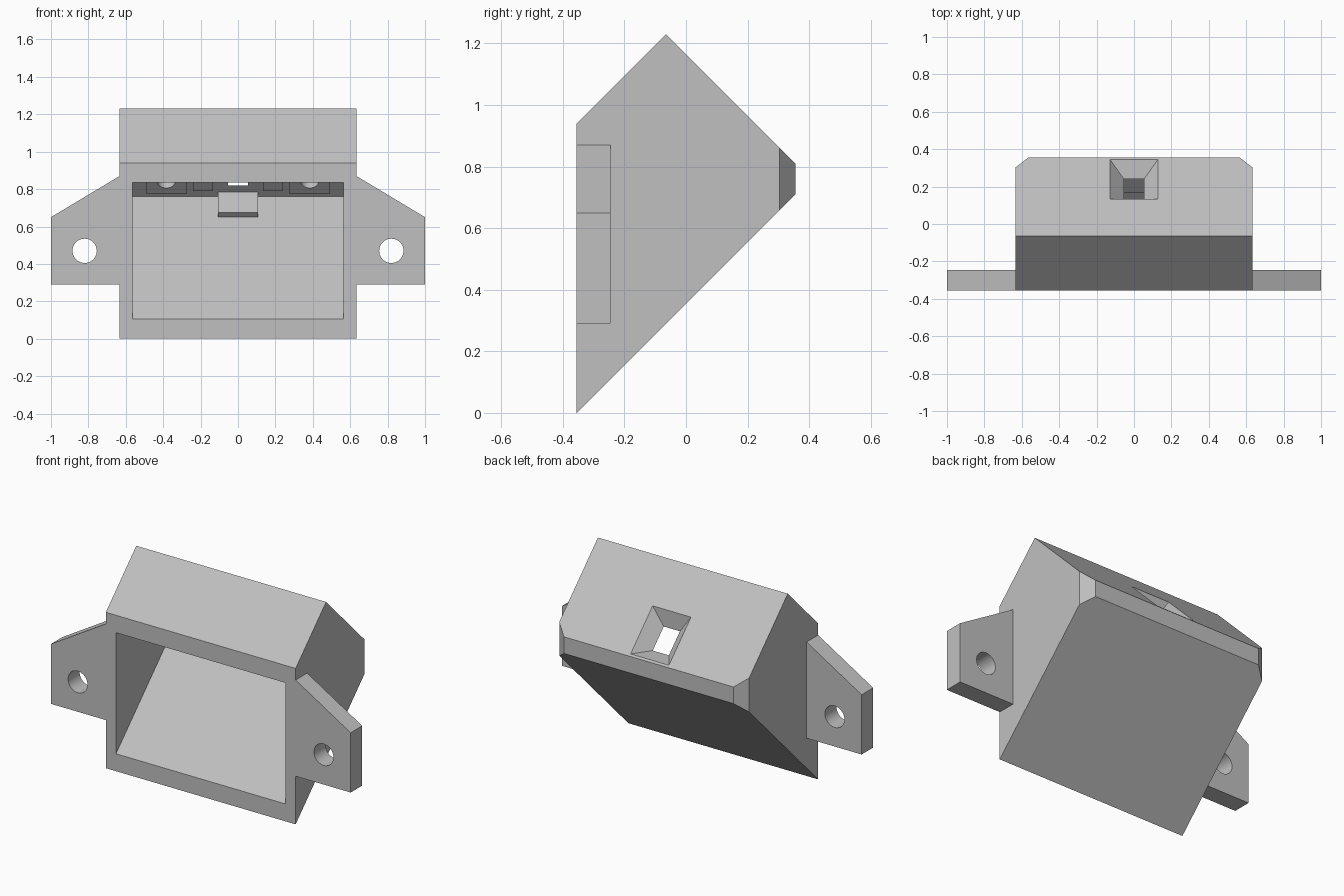
import bpy, bmesh
from math import pi, radians
from mathutils import Matrix, Vector

if "Cube" in bpy.data.objects:
    bpy.data.objects.remove(bpy.data.objects["Cube"])

grey = bpy.data.materials.new("plain grey")
grey.use_nodes = True
GREY = (0.53, 0.53, 0.53, 1)
grey.diffuse_color = GREY
grey.node_tree.nodes["Principled BSDF"].inputs["Base Color"].default_value = GREY

AXES = Vector((0, 1, 1)).normalized()      # normal of the sloping rear wall
K = 0.5 ** 0.5


def finish(name, bm):
    bmesh.ops.recalc_face_normals(bm, faces=bm.faces)
    mesh = bpy.data.meshes.new(name)
    bm.to_mesh(mesh)
    bm.free()
    mesh.materials.append(grey)
    obj = bpy.data.objects.new(name, mesh)
    bpy.context.collection.objects.link(obj)
    return obj


def prism(name, profile, axis, low, high, bevel=None):
    """Extrude a flat profile along x (profile in y, z) or y (profile in x, z)."""
    bm = bmesh.new()
    if axis == "x":
        verts = [bm.verts.new((low, a, b)) for a, b in profile]
        step = Vector((high - low, 0, 0))
    else:
        verts = [bm.verts.new((a, low, b)) for a, b in profile]
        step = Vector((0, high - low, 0))
    face = bm.faces.new(verts)
    out = bmesh.ops.extrude_face_region(bm, geom=[face])
    moved = [v for v in out["geom"] if isinstance(v, bmesh.types.BMVert)]
    bmesh.ops.translate(bm, verts=moved, vec=step)
    # trim the rear vertical corners
    for point, normal in bevel or []:
        geom = bm.verts[:] + bm.edges[:] + bm.faces[:]
        cut = bmesh.ops.bisect_plane(bm, geom=geom, plane_co=point,
                                     plane_no=normal, clear_outer=True)
        edges = [e for e in cut["geom_cut"] if isinstance(e, bmesh.types.BMEdge)]
        bmesh.ops.contextual_create(bm, geom=edges)
    return finish(name, bm)


def cylinder(name, centre, direction, radius, depth):
    bm = bmesh.new()
    turn = Vector(direction).to_track_quat("Z", "Y").to_matrix().to_4x4()
    bmesh.ops.create_cone(bm, cap_ends=True, segments=40, radius1=radius,
                          radius2=radius, depth=depth,
                          matrix=Matrix.Translation(centre) @ turn)
    return finish(name, bm)


def combine(target, tool, operation="DIFFERENCE"):
    mod = target.modifiers.new("join", "BOOLEAN")
    mod.operation, mod.solver, mod.object = operation, "EXACT", tool
    bpy.context.view_layer.objects.active = target
    bpy.ops.object.modifier_apply(modifier=mod.name)
    bpy.data.objects.remove(tool)


def on_ceiling(z, drop):
    """Point of the inner rear wall at height z, dropped into the cavity."""
    return 1.06 - z - drop, z - drop


def ceiling_pad(z0, z1, drop, x0, x1):
    return prism("pad", [on_ceiling(z0, -0.02), on_ceiling(z1, -0.02),
                         on_ceiling(z1, drop), on_ceiling(z0, drop)], "x", x0, x1)


# Housing shell
housing = prism("housing",
                [(-0.355, 0), (0.355, 0.71), (0.355, 0.81), (-0.065, 1.23), (-0.355, 0.94)],
                "x", -0.633, 0.633,
                [((s * 0.633, 0.303, 0), (s * 0.052, 0.068, 0)) for s in (-1, 1)])
cavity = prism("cavity", [(-0.5, 0.105), (-0.355, 0.105), (0.3, 0.76),
                          (-0.065, 1.125), (-0.355, 0.835), (-0.5, 0.835)],
               "x", -0.565, 0.565)
combine(housing, cavity)

# Tapered window through the rear wall
bm = bmesh.new()
for t in (-0.01, 0.09):
    along, across = (0.1485 - t) * K, 0.128 - t
    for sx in (-1, 1):
        for sy in (-1, 1):
            bm.verts.new((sx * across, 0.24 - t * K + sy * along, 0.925 - t * K - sy * along))
bmesh.ops.convex_hull(bm, input=bm.verts)
combine(housing, finish("window_cutter", bm))

# Raised pads and blind screw holes on the inside of the rear wall
for s in (-1, 1):
    for z0, z1, a, b in ((0.795, 0.945, 0.275, 0.49), (0.81, 0.92, 0.135, 0.24)):
        lo, hi = sorted((s * a, s * b))
        combine(housing, ceiling_pad(z0, z1, 0.02, lo, hi), "UNION")
    hole = cylinder("screw_hole", (s * 0.383, 0.18, 0.84), AXES, 0.048, 0.12)
    combine(housing, hole)
housing.name = "housing"

# Stop block in the inner rear corner
prism("stop_block", [(0.19, 0.65), (0.165, 0.675), (0.275, 0.785), (0.3, 0.76)],
      "x", -0.108, 0.108)

# Mounting ears with screw holes
for s, side in ((1, "left"), (-1, "right")):
    ear = prism(side + "_mounting_ear",
                [(s * 0.633, 0.29), (s, 0.29), (s, 0.65), (s * 0.633, 0.87)],
                "y", -0.355, -0.245)
    combine(ear, cylinder("ear_hole", (s * 0.82, -0.3, 0.47), (0, 1, 0), 0.065, 0.3))

# Smooth only the round holes
for obj in [o for o in bpy.context.scene.objects if o.type == "MESH"]:
    bpy.ops.object.select_all(action="DESELECT")
    obj.select_set(True)
    bpy.context.view_layer.objects.active = obj
    bpy.ops.object.shade_smooth_by_angle(angle=radians(25))
